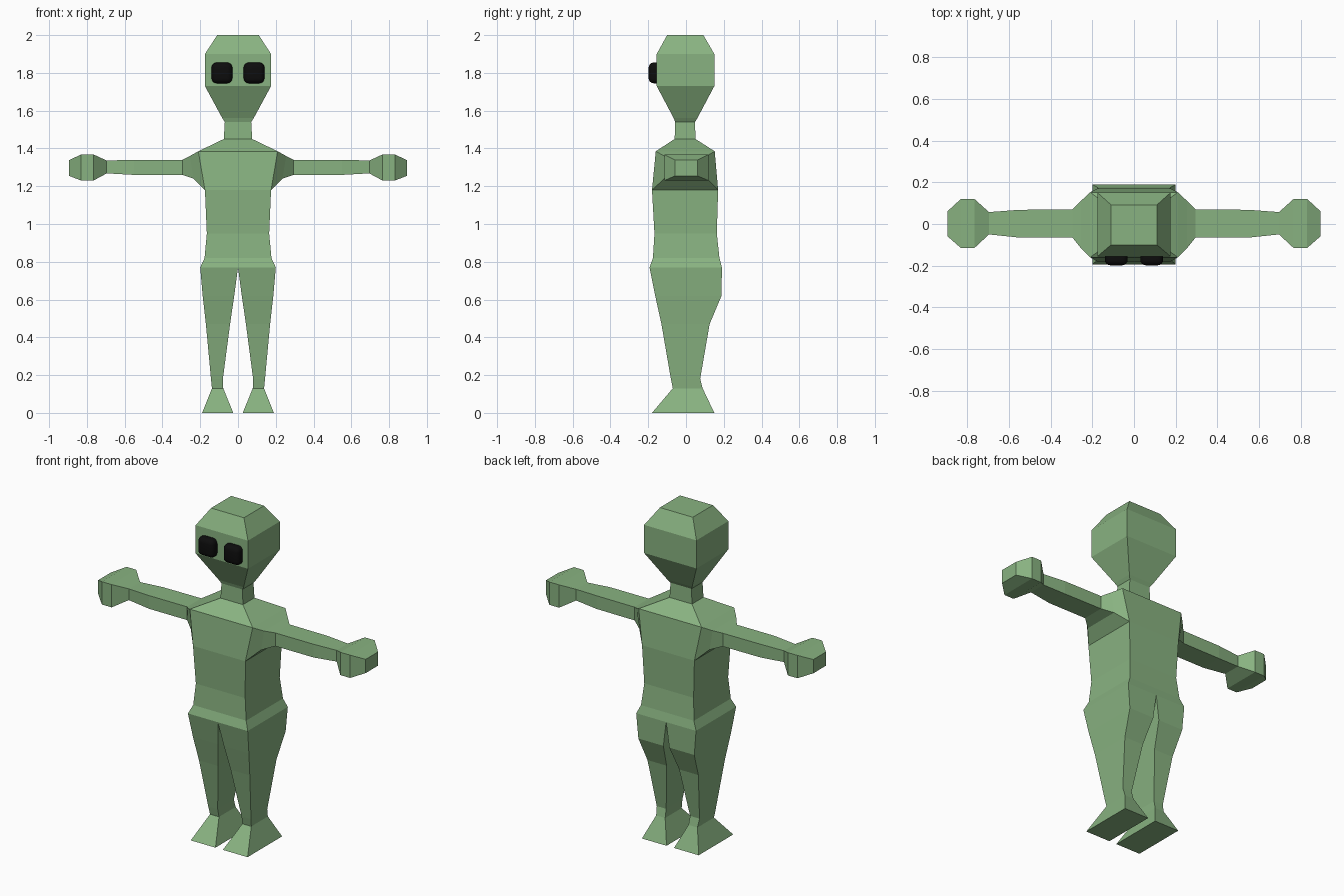
import bpy, bmesh
from mathutils import Vector

if "Cube" in bpy.data.objects:
    bpy.data.objects.remove(bpy.data.objects["Cube"])


def material(name, rgb):
    m = bpy.data.materials.new(name)
    m.diffuse_color = (*rgb, 1)
    m.use_nodes = True
    m.node_tree.nodes["Principled BSDF"].inputs["Base Color"].default_value = m.diffuse_color
    return m


GREEN = material("green skin", (0.25, 0.45, 0.22))
BLACK = material("eye black", (0.004, 0.004, 0.004))


def level(z, x0, x1, y0, y1):
    """Horizontal rectangular section."""
    return [(x0, y0, z), (x1, y0, z), (x1, y1, z), (x0, y1, z)]


def slice_x(x_low, x_high, z0, z1, y0, y1):
    """Section across an arm; the bottom and top may sit at different x."""
    return [(x_low, y0, z0), (x_low, y1, z0), (x_high, y1, z1), (x_high, y0, z1)]


def add_object(name, bm, mat, mirror=False):
    mesh = bpy.data.meshes.new(name)
    bm.to_mesh(mesh)
    bm.free()
    mesh.materials.append(mat)
    ob = bpy.data.objects.new(name, mesh)
    bpy.context.collection.objects.link(ob)
    if mirror:
        mod = ob.modifiers.new("mirror", "MIRROR")
        mod.use_mirror_merge = False
    return ob


def loft(name, sections, cap_start=False, cap_end=False, mirror=False, skip=()):
    """Join four-sided sections; skip holds (section, side) openings."""
    bm = bmesh.new()
    rings = [[bm.verts.new(p) for p in s] for s in sections]
    for i, (a, b) in enumerate(zip(rings, rings[1:])):
        for k in range(4):
            if (i, k) not in skip:
                j = (k + 1) % 4
                bm.faces.new((a[k], a[j], b[j], b[k]))
    if cap_start:
        bm.faces.new(rings[0][::-1])
    if cap_end:
        bm.faces.new(rings[-1])
    return add_object(name, bm, GREEN, mirror)


# Torso, neck and head: height, half width, front, back
torso = [(0.77, 0.20, -0.193, 0.19), (0.82, 0.177, -0.175, 0.177),
         (0.95, 0.165, -0.167, 0.163), (1.18, 0.175, -0.18, 0.17),
         (1.385, 0.21, -0.16, 0.152), (1.45, 0.075, -0.06, 0.05)]
head = [(1.45, 0.075, -0.06, 0.05), (1.54, 0.07, -0.058, 0.048),
        (1.56, 0.083, -0.065, 0.06), (1.73, 0.175, -0.155, 0.15),
        (1.90, 0.175, -0.155, 0.15), (2.0, 0.11, -0.10, 0.092)]
loft("torso", [level(z, -w, w, f, b) for z, w, f, b in torso],
     skip={(3, 1), (3, 3)})  # openings for the arms
loft("head", [level(z, -w, w, f, b) for z, w, f, b in head], cap_end=True)

# Legs and flared feet: height, inner x, outer x, front, back
legs = [(0.0, 0.025, 0.19, -0.18, 0.15), (0.13, 0.078, 0.138, -0.07, 0.088),
        (0.18, 0.08, 0.143, -0.08, 0.075), (0.47, 0.042, 0.17, -0.13, 0.125),
        (0.62, 0.02, 0.187, -0.163, 0.188), (0.77, 0.0, 0.20, -0.193, 0.19)]
loft("legs", [level(*s) for s in legs], cap_start=True, mirror=True)

# Arms and faceted hands: bottom x, top x, bottom z, top z, front, back
arms = [(0.175, 0.21, 1.18, 1.385, 0, 0),
        (0.235, 0.255, 1.24, 1.36, -0.115, 0.11),
        (0.295, 0.295, 1.26, 1.34, -0.065, 0.07),
        (0.55, 0.55, 1.26, 1.34, -0.065, 0.068),
        (0.695, 0.695, 1.268, 1.336, -0.05, 0.057),
        (0.765, 0.765, 1.23, 1.368, -0.115, 0.12),
        (0.83, 0.83, 1.23, 1.368, -0.115, 0.12),
        (0.895, 0.895, 1.255, 1.338, -0.058, 0.06)]
arm_sections = [slice_x(*s) for s in arms]
arm_sections[0] = [(0.175, -0.18, 1.18), (0.175, 0.17, 1.18),
                   (0.21, 0.152, 1.385), (0.21, -0.16, 1.385)]
loft("arms", arm_sections, cap_end=True, mirror=True)

# Eyes: rounded black blocks set into the face
bm = bmesh.new()
bmesh.ops.create_cube(bm, size=1)
for v in bm.verts:
    v.co = Vector((0.085, -0.155, 1.80)) + v.co * Vector((0.11, 0.086, 0.11))
eyes = add_object("eyes", bm, BLACK, mirror=True)
bevel = eyes.modifiers.new("rounding", "BEVEL")
bevel.width = 0.027
bevel.segments = 4
for p in eyes.data.polygons:
    p.use_smooth = True
